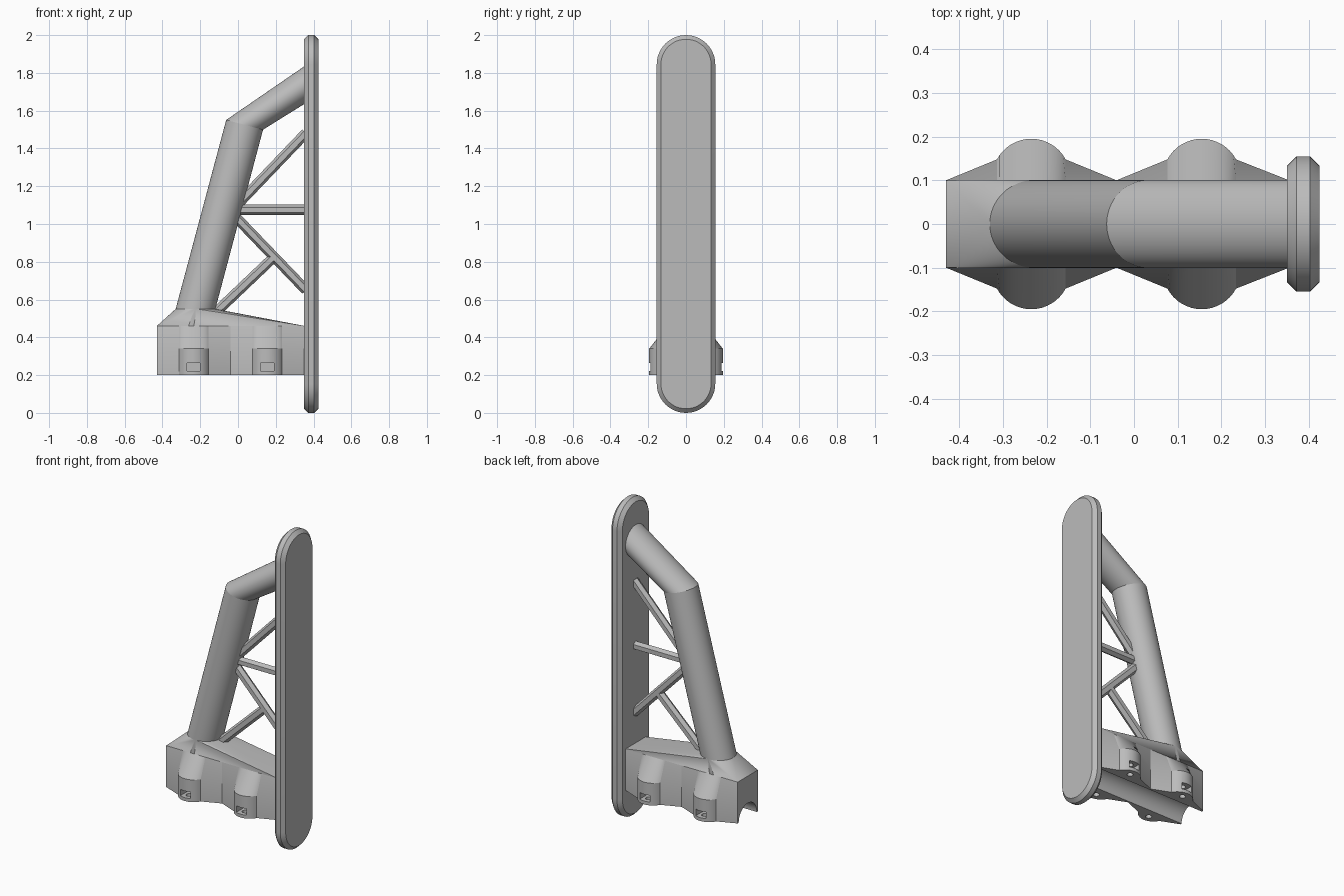
import bpy, bmesh, math
from mathutils import Vector, Matrix

cube = bpy.data.objects.get("Cube")
if cube:
    bpy.data.objects.remove(cube, do_unlink=True)

grey = bpy.data.materials.new("plain grey")
grey.use_nodes = True
grey.diffuse_color = (0.5, 0.5, 0.5, 1)
grey.node_tree.nodes["Principled BSDF"].inputs["Base Color"].default_value = (0.5, 0.5, 0.5, 1)


def finish(name, bm):
    bmesh.ops.recalc_face_normals(bm, faces=bm.faces)
    mesh = bpy.data.meshes.new(name)
    bm.to_mesh(mesh)
    bm.free()
    mesh.materials.append(grey)
    obj = bpy.data.objects.new(name, mesh)
    bpy.context.collection.objects.link(obj)
    return obj


def loft(name, rings):
    """Skin equal-length closed rings and cap both ends."""
    bm = bmesh.new()
    loops = [[bm.verts.new(p) for p in ring] for ring in rings]
    n = len(loops[0])
    for a, b in zip(loops, loops[1:]):
        for i in range(n):
            j = (i + 1) % n
            bm.faces.new((a[i], a[j], b[j], b[i]))
    bm.faces.new(loops[0])
    bm.faces.new(loops[-1])
    return finish(name, bm)


def smooth(obj, angle=30):
    bpy.ops.object.select_all(action="DESELECT")
    obj.select_set(True)
    bpy.context.view_layer.objects.active = obj
    bpy.ops.object.shade_smooth_by_angle(angle=math.radians(angle))


def ring(centre, across, radius, n=64):
    """Ring in the plane of the y axis and the given (x, z) vector."""
    c, u = Vector((centre[0], 0, centre[1])), Vector((across[0], 0, across[1]))
    turns = [2 * math.pi * i / n for i in range(n)]
    return [c + u * math.cos(t) + Vector((0, radius * math.sin(t), 0)) for t in turns]


# Tall round-ended plate with chamfered rims
def stadium(x, inset, n=24):
    r = 0.155 - inset
    pts = []
    for zc, start in ((1.845, 0), (0.155, math.pi)):
        for i in range(n + 1):
            t = start + math.pi * i / n
            pts.append((x, r * math.cos(t), zc + r * math.sin(t)))
    return pts


plate = loft("end_plate", [stadium(0.35, 0.022), stadium(0.372, 0),
                           stadium(0.403, 0), stadium(0.425, 0.022)])
smooth(plate, 25)

# Bent tube: leaning post and upper arm
R = 0.101
elbow = (0.035, 1.525)
square = (-0.0975, 0.026)
foot = ring((-0.225, 0.55), (-0.105, 0), R)
post = loft("leaning_post", [ring((-0.248, 0.46), (-0.105, 0), R), foot, ring(elbow, square, R)])
arm = loft("upper_arm", [ring(elbow, square, R), ring((0.36, 1.741), (0, 0.1), R)])
smooth(post)
smooth(arm)


# Hexagonal bracing struts
def strut(name, a, b, radius=0.027):
    a, b = Vector((a[0], 0, a[1])), Vector((b[0], 0, b[1]))
    side = Vector((0, 1, 0))
    up = (b - a).normalized().cross(side)
    rings = []
    for end in (a, b):
        rings.append([end + radius * (up * math.cos(k * math.pi / 3) + side * math.sin(k * math.pi / 3))
                      for k in range(6)])
    loft(name, rings)


strut("upper_strut", (-0.02, 1.085), (0.36, 1.482))
strut("level_strut", (-0.02, 1.075), (0.36, 1.075))
strut("lower_strut", (-0.02, 1.045), (0.36, 0.65))
strut("foot_strut", (-0.12, 0.53), (0.185, 0.82))

# Clamp body: bulged walls that taper to a straight top
BOSSES = (-0.235, 0.155)
half = [(-0.43, 0.1)]
for cx in BOSSES:
    for i in range(17):
        t = math.radians(152 - 124 * i / 16)
        half.append((cx + 0.089 * math.cos(t), 0.106 + 0.089 * math.sin(t)))
    if cx < 0:
        half.append((-0.04, 0.1))
half.append((0.355, 0.1))


def outline(z, straight=False):
    pts = [(x, 0.1 if straight else y, z) for x, y in half]
    return pts + [(x, -y, z) for x, y, z in reversed(pts)]


body = loft("clamp_body", [outline(0.2), outline(0.34), outline(0.46, True)])

# Cut the rail groove, the nut pockets and the bolt holes
cutters = []


def cylinder(radius, depth, matrix, segments):
    bm = bmesh.new()
    bmesh.ops.create_cone(bm, cap_ends=True, segments=segments, radius1=radius,
                          radius2=radius, depth=depth, matrix=matrix)
    cutters.append(finish("cutter", bm))


cylinder(0.09, 2, Matrix.Translation((0, 0, 0.2)) @ Matrix.Rotation(math.pi / 2, 4, "Y"), 64)
for cx in BOSSES:
    for s in (-1, 1):
        bm = bmesh.new()
        bmesh.ops.create_cube(bm, size=1, matrix=Matrix.Translation((cx, s * 0.16, 0.242))
                              @ Matrix.Diagonal((0.07, 0.1, 0.042, 1)))
        cutters.append(finish("cutter", bm))
        cylinder(0.018, 0.2, Matrix.Translation((cx, s * 0.15, 0.2)), 24)

for cutter in cutters:
    mod = body.modifiers.new("cut", "BOOLEAN")
    mod.operation = "DIFFERENCE"
    mod.solver = "EXACT"
    mod.object = cutter
graph = bpy.context.evaluated_depsgraph_get()
cut_mesh = bpy.data.meshes.new_from_object(body.evaluated_get(graph))
body.modifiers.clear()
body.data = cut_mesh
for cutter in cutters:
    bpy.data.objects.remove(cutter, do_unlink=True)
smooth(body, 20)

# Clamp roof: hull from the straight top up to the foot of the post
bm = bmesh.new()
for p in foot + [Vector((x, y, 0.46)) for x in (-0.43, 0.355) for y in (-0.1, 0.1)]:
    bm.verts.new(p)
bmesh.ops.convex_hull(bm, input=bm.verts)
roof = finish("clamp_roof", bm)
smooth(roof, 20)
